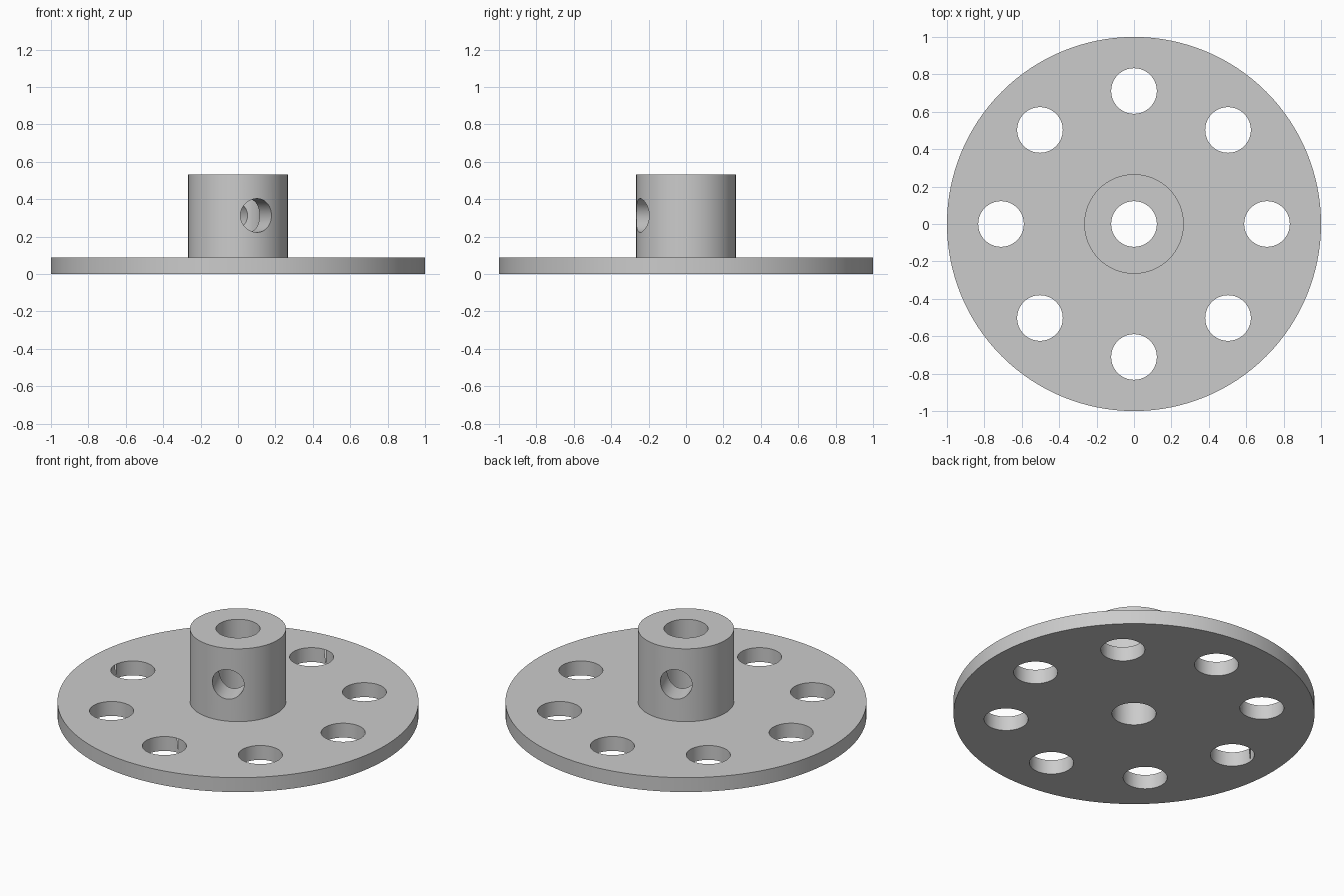
import bpy, bmesh
from math import sin, cos, pi, radians
from mathutils import Matrix, Vector

if "Cube" in bpy.data.objects:
    bpy.data.objects.remove(bpy.data.objects["Cube"], do_unlink=True)

PLATE_R, PLATE_H = 1.0, 0.088
HUB_R, HUB_TOP = 0.266, 0.533
HOLE_R, HOLE_RING = 0.122, 0.711
SCREW_R, SCREW_Z = 0.09, 0.313
SEGMENTS = 128

grey = bpy.data.materials.new("plain_grey")
grey.use_nodes = True
colour = (0.6, 0.6, 0.6, 1)
grey.diffuse_color = colour
grey.node_tree.nodes["Principled BSDF"].inputs["Base Color"].default_value = colour


def make_object(name, bm):
    bmesh.ops.recalc_face_normals(bm, faces=bm.faces)
    mesh = bpy.data.meshes.new(name)
    bm.to_mesh(mesh)
    bm.free()
    mesh.materials.append(grey)
    obj = bpy.data.objects.new(name, mesh)
    bpy.context.collection.objects.link(obj)
    return obj


def add_rod(bm, radius, length, matrix):
    bmesh.ops.create_cone(bm, cap_ends=True, segments=64, radius1=radius,
                          radius2=radius, depth=length, matrix=matrix)


# Round plate, hub and centre bore turned from one closed profile
profile = [(HOLE_R, 0), (PLATE_R, 0), (PLATE_R, PLATE_H),
           (HUB_R, PLATE_H), (HUB_R, HUB_TOP), (HOLE_R, HUB_TOP)]
bm = bmesh.new()
rings = []
for i in range(SEGMENTS):
    a = 2 * pi * i / SEGMENTS
    rings.append([bm.verts.new((r * cos(a), r * sin(a), z)) for r, z in profile])
for i, ring in enumerate(rings):
    after = rings[(i + 1) % SEGMENTS]
    for j in range(len(profile)):
        k = (j + 1) % len(profile)
        bm.faces.new((ring[j], after[j], after[k], ring[k]))
body = make_object("flanged_hub", bm)

# Cutters: ring of mounting holes, and a cross hole through the hub
bm = bmesh.new()
for i in range(8):
    a = i * pi / 4
    spot = Vector((HOLE_RING * cos(a), HOLE_RING * sin(a), PLATE_H / 2))
    add_rod(bm, HOLE_R, 0.3, Matrix.Translation(spot))
mounting_cutter = make_object("mounting_hole_cutter", bm)

bm = bmesh.new()
cross_axis = Matrix.Rotation(radians(22.5), 4, 'Z') @ Matrix.Rotation(pi / 2, 4, 'X')
add_rod(bm, SCREW_R, 0.8, Matrix.Translation((0, 0, SCREW_Z)) @ cross_axis)
screw_cutter = make_object("cross_hole_cutter", bm)

bpy.ops.object.select_all(action='DESELECT')
body.select_set(True)
bpy.context.view_layer.objects.active = body
for cutter in (mounting_cutter, screw_cutter):
    cutter.hide_render = True
    cut = body.modifiers.new(cutter.name, 'BOOLEAN')
    cut.operation = 'DIFFERENCE'
    cut.solver = 'EXACT'
    cut.object = cutter
    bpy.ops.object.modifier_apply(modifier=cut.name)
    bpy.data.objects.remove(cutter, do_unlink=True)

bpy.ops.object.shade_smooth_by_angle(angle=radians(30))
